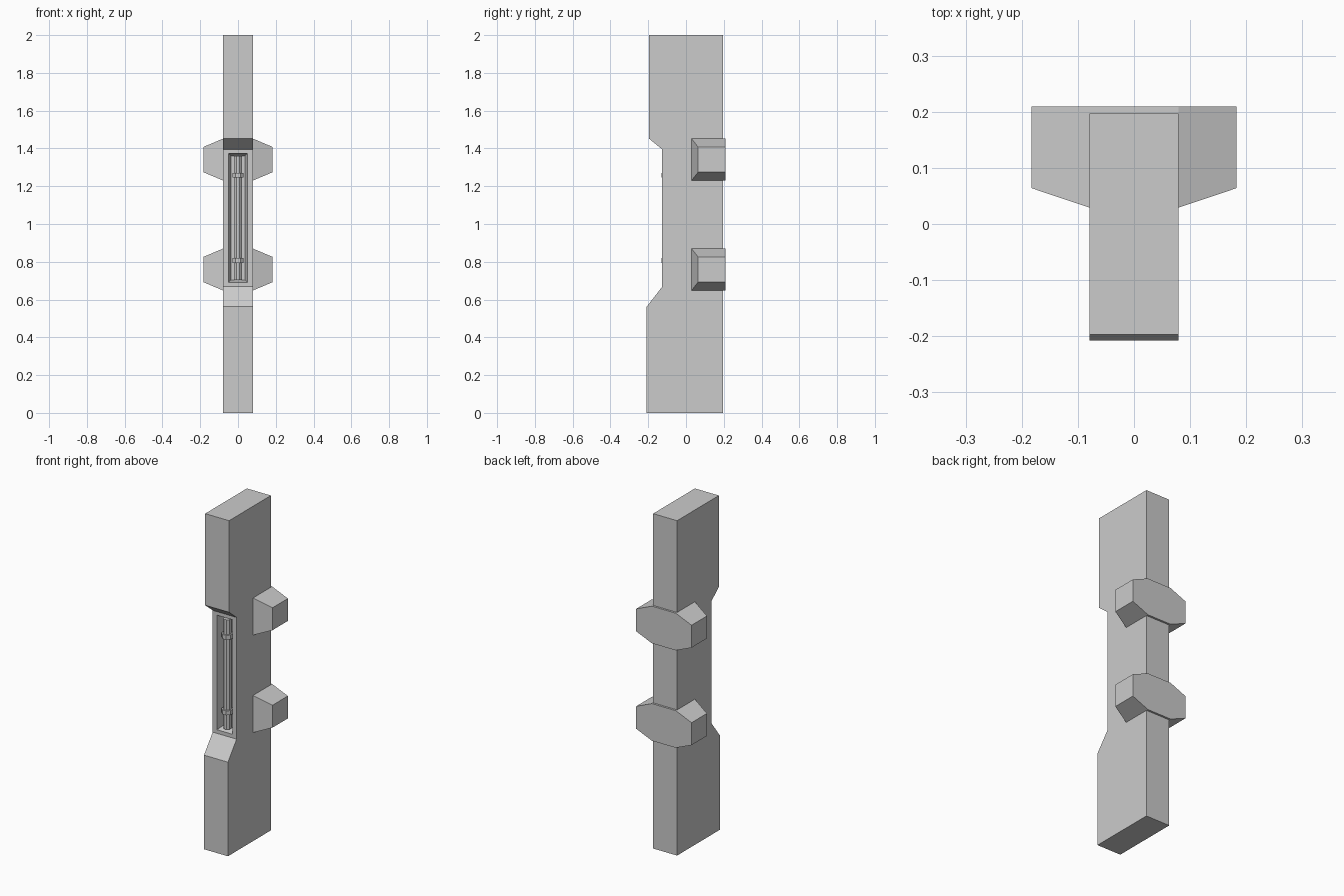
import bpy, bmesh
from math import pi
from mathutils import Vector

if "Cube" in bpy.data.objects:
    bpy.data.objects.remove(bpy.data.objects["Cube"])


def finish(name, bm):
    bmesh.ops.recalc_face_normals(bm, faces=bm.faces[:])
    me = bpy.data.meshes.new(name)
    bm.to_mesh(me)
    bm.free()
    ob = bpy.data.objects.new(name, me)
    bpy.context.collection.objects.link(ob)
    return ob


def prism(points, offset):
    """Flat outline extruded along offset."""
    bm = bmesh.new()
    face = bm.faces.new([bm.verts.new(p) for p in points])
    res = bmesh.ops.extrude_face_region(bm, geom=[face], use_keep_orig=True)
    bmesh.ops.translate(bm, vec=offset,
                        verts=[v for v in res["geom"] if isinstance(v, bmesh.types.BMVert)])
    bmesh.ops.recalc_face_normals(bm, faces=bm.faces[:])
    return bm


def place_ring(face, hw, z0, z1, y):
    """Put the corners of a front-facing quad on a given rectangle."""
    c = face.calc_center_median()
    for v in face.verts:
        v.co = Vector((hw if v.co.x > c.x else -hw, y, z1 if v.co.z > c.z else z0))


# Post: side profile extruded across x, then a tapered lamp recess in the front
FRONT = -0.126
profile = [(0.197, 0), (0.197, 2), (-0.197, 2), (-0.197, 1.453), (FRONT, 1.395),
           (FRONT, 0.668), (-0.208, 0.562), (-0.208, 0)]
post = prism([(-0.079, y, z) for y, z in profile], (0.158, 0, 0))
panel = min((f for f in post.faces if f.normal.y < -0.99),
            key=lambda f: abs(f.calc_center_median().y - FRONT))
for hw, z0, z1, y in [(0.051, 0.69, 1.374, FRONT), (0.038, 0.703, 1.361, FRONT + 0.05)]:
    panel = bmesh.ops.extrude_discrete_faces(post, faces=[panel])["faces"][0]
    place_ring(panel, hw, z0, z1, y)
finish("post", post)

# Lamp tube in the recess, held by two clips
TUBE_Y = FRONT + 0.026
bpy.ops.mesh.primitive_cylinder_add(vertices=8, radius=0.023, depth=0.655,
                                    location=(0, TUBE_Y, 1.032), rotation=(0, 0, pi / 8))
bpy.context.object.name = "lamp_tube"
for label, z in (("lower", 0.807), ("upper", 1.258)):
    bpy.ops.mesh.primitive_cylinder_add(vertices=8, radius=0.032, depth=0.026,
                                        location=(0, TUBE_Y, z), rotation=(0, 0, pi / 8))
    bpy.context.object.name = label + "_lamp_clip"

# Brackets: octagon wrapped round the back, outer ends cut back in y
for label, z in (("lower", 0.759), ("upper", 1.341)):
    outline = [(-0.183, -0.067), (-0.079, -0.111), (0.079, -0.111), (0.183, -0.067),
               (0.183, 0.067), (0.079, 0.111), (-0.079, 0.111), (-0.183, 0.067)]
    bracket = prism([(x, 0.209, z + h) for x, h in outline], (0, -0.18, 0))
    for v in bracket.verts:
        if v.co.y < 0.1 and abs(v.co.x) > 0.1:
            v.co.y = 0.064
    # split the front into flat middle and sloped ends
    front = [v for v in bracket.verts if v.co.y < 0.1]
    for side in (-1, 1):
        pair = [v for v in front if abs(v.co.x - side * 0.079) < 0.001]
        bmesh.ops.connect_verts(bracket, verts=pair)
    finish(label + "_bracket", bracket)
